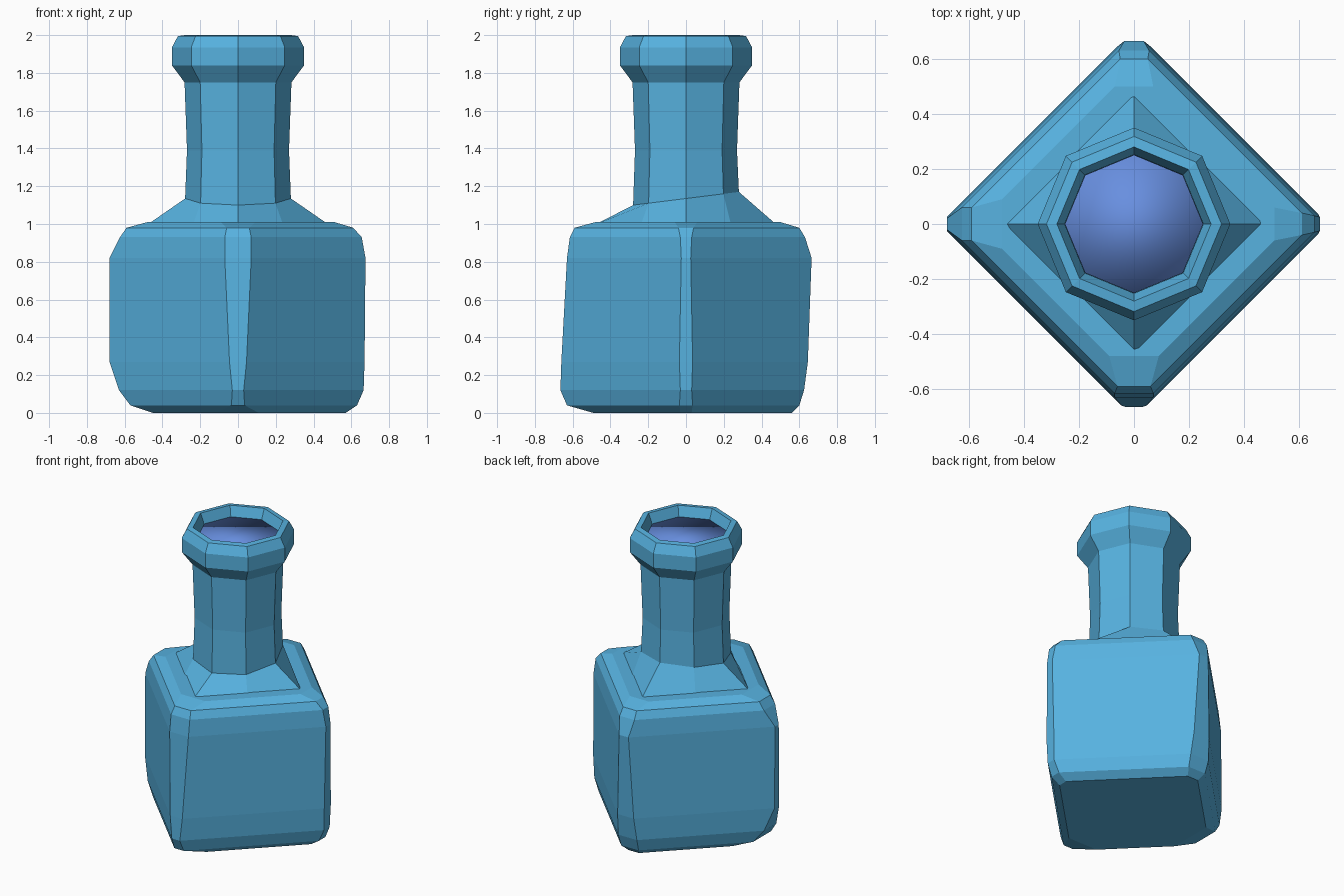
import bpy, bmesh, math

if "Cube" in bpy.data.objects:
    bpy.data.objects.remove(bpy.data.objects["Cube"])


def material(name, rgb):
    m = bpy.data.materials.new(name)
    m.diffuse_color = (*rgb, 1)
    m.use_nodes = True
    m.node_tree.nodes["Principled BSDF"].inputs["Base Color"].default_value = m.diffuse_color
    return m


GLASS = material("blue glass", (0.095, 0.445, 0.745))
LIQUID = material("violet blue liquid", (0.138, 0.275, 0.745))


def loft(name, rings, mat, cap_start=True, cap_end=True, smooth=False):
    """Skin a stack of equally sized rings, listed from bottom to top."""
    bm = bmesh.new()
    loops = [[bm.verts.new(p) for p in ring] for ring in rings]
    n = len(loops[0])
    for a, b in zip(loops, loops[1:]):
        for i in range(n):
            j = (i + 1) % n
            bm.faces.new((a[i], a[j], b[j], b[i]))
    if cap_start:
        bm.faces.new(loops[0][::-1])
    if cap_end:
        bm.faces.new(loops[-1])
    for f in bm.faces:
        f.smooth = smooth
    me = bpy.data.meshes.new(name)
    bm.to_mesh(me)
    bm.free()
    me.materials.append(mat)
    ob = bpy.data.objects.new(name, me)
    bpy.context.collection.objects.link(ob)
    return ob


def diamond(z, s, radii):
    """Diamond with truncated corners; radii are east, north, west, south."""
    pts = []
    for k, r in enumerate(radii):
        a = k * math.pi / 2
        c, d = math.cos(a), math.sin(a)
        t = s - r
        for w in (-t, t):
            pts.append((r * c - w * d, r * d + w * c, z))
    return pts


def octagon(r, z, tilt=0.0):
    return [(r * math.cos(i * math.pi / 4), r * math.sin(i * math.pi / 4),
             z + tilt * math.sin(i * math.pi / 4)) for i in range(8)]


# body: chiselled square block, slightly uneven at each corner
levels = [
    (0.00, 0.60, (0.57, 0.56, 0.45, 0.49)),
    (0.04, 0.665, (0.63, 0.60, 0.57, 0.63)),
    (0.12, 0.695, (0.665, 0.625, 0.63, 0.665)),
    (0.27, 0.705, (0.67, 0.645, 0.68, 0.66)),
    (0.82, 0.70, (0.675, 0.665, 0.68, 0.63)),
    (0.93, 0.685, (0.655, 0.63, 0.625, 0.615)),
    (0.98, 0.65, (0.61, 0.60, 0.59, 0.59)),
    (1.01, 0.57, (0.51, 0.50, 0.48, 0.48)),
]
loft("bottle_body", [diamond(*lv) for lv in levels], GLASS)

# shoulder: square foot rising to the octagonal neck
foot = []
for i in range(8):
    a = i * math.pi / 4
    r = 0.475 if i % 2 == 0 else 0.475 * math.sqrt(0.5)
    foot.append((r * math.cos(a), r * math.sin(a), 1.0))
loft("shoulder", [foot, octagon(0.28, 1.135, 0.035)], GLASS, True, False)

# neck and thick lip, turned over the edge into the mouth
profile = [(0.28, 1.135, 0.035), (0.27, 1.39, 0), (0.283, 1.75, 0),
           (0.35, 1.84, 0), (0.35, 1.935, 0), (0.318, 1.995, 0),
           (0.28, 2.0, 0), (0.252, 1.93, 0), (0.25, 1.85, 0)]
loft("neck_and_lip", [octagon(*p) for p in profile], GLASS, False, False)

# liquid filling the neck
loft("liquid", [octagon(0.251, 1.2), octagon(0.251, 1.935)], LIQUID, smooth=True)
